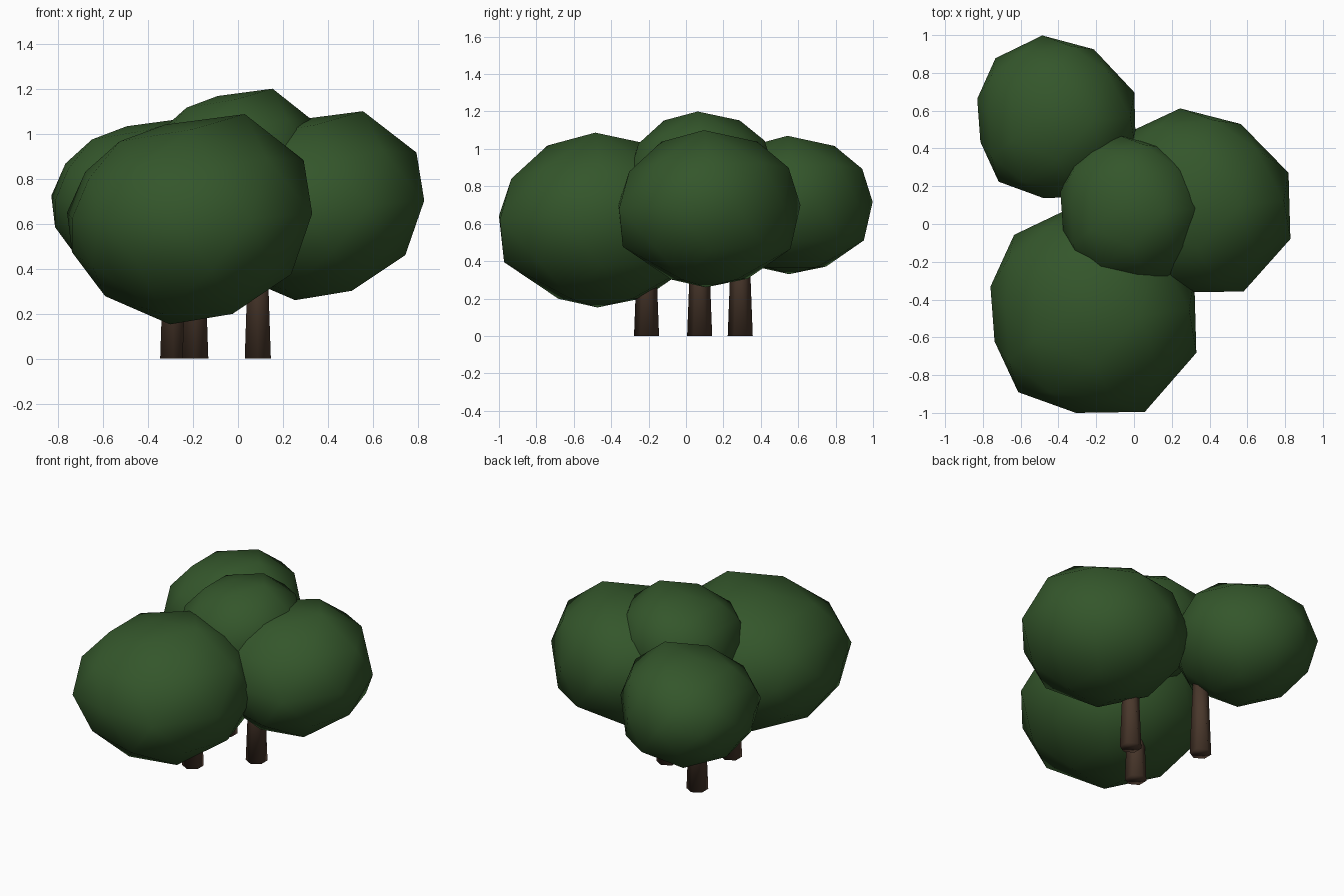
import bpy, bmesh
from mathutils import Vector

if "Cube" in bpy.data.objects:
    bpy.data.objects.remove(bpy.data.objects["Cube"])


def material(name, rgb):
    m = bpy.data.materials.new(name)
    m.diffuse_color = (*rgb, 1)
    m.use_nodes = True
    m.node_tree.nodes["Principled BSDF"].inputs["Base Color"].default_value = m.diffuse_color
    return m


leaf_green = material("leaf green", (0.034, 0.093, 0.024))
bark_brown = material("bark brown", (0.066, 0.038, 0.024))


def add_object(name, bm, mat):
    for f in bm.faces:
        f.smooth = True
    me = bpy.data.meshes.new(name)
    bm.to_mesh(me)
    bm.free()
    me.materials.append(mat)
    ob = bpy.data.objects.new(name, me)
    bpy.context.collection.objects.link(ob)
    return ob


# Corners of the unit leaf ball that are pulled out of round
PULLS = [
    (.45, -.06, 1), (-.2, 0, .9), (-.57, .3, .74), (-.57, -.3, .74),
    (.93, 0, .56), (.83, 0, -.53),
    (1, -.42, .05), (.98, .3, .03), (.47, .83, 0), (-.18, 1, .04),
    (-.77, .72, 0), (-1, .22, .06), (-.96, -.31, 0), (-.73, -.8, 0),
    (-.17, -1, .04), (.5, -.99, 0),
    (-.16, -.04, -1.01), (-.69, 0, -.74), (-.96, 0, -.32), (-.85, 0, .45),
    (-.22, .42, -.9), (-.22, -.42, -.91), (.35, .3, -.91), (.35, -.3, -.91),
    (.18, -.88, .47), (.18, .87, .52), (.18, -.95, -.49), (.18, .89, -.52),
]


def crown(name, centre, size):
    bm = bmesh.new()
    bmesh.ops.create_icosphere(bm, subdivisions=2, radius=1)
    for v in bm.verts:  # pear-like taper, fuller towards +x
        x, y, z = v.co
        x = 1.03 * x - .16 * (1 - x * x)
        v.co = (x, y * (1.05 + .14 * x), z * (1 + .17 * x))
    base = [(v, v.co.copy()) for v in bm.verts]
    for p in PULLS:
        t = Vector(p)
        v = min(base, key=lambda b: (b[1] - t).length)[0]
        v.co = t
    for v in bm.verts:
        v.co = Vector(c + s * k for c, s, k in zip(centre, size, v.co))
    add_object(name, bm, leaf_green)


def trunk(name, x, y, height=0.62):
    bm = bmesh.new()
    bmesh.ops.create_cone(bm, cap_ends=True, segments=6,
                          radius1=0.067, radius2=0.043, depth=height)
    bmesh.ops.translate(bm, verts=bm.verts, vec=(x, y, height / 2))
    add_object(name, bm, bark_brown)


# Leaf crowns
crown("front_crown", (-.215, -.452, .622), (.545, .548, .465))
crown("right_crown", (.333, .125, .682), (.495, .487, .418))
crown("back_crown", (-.41, .568, .702), (.42, .43, .368))
crown("top_crown", (-.015, .085, .876), (.375, .385, .324))

# Trunks
trunk("front_trunk", -.19, -.211)
trunk("right_trunk", .088, .073)
trunk("back_trunk", -.288, .29)
